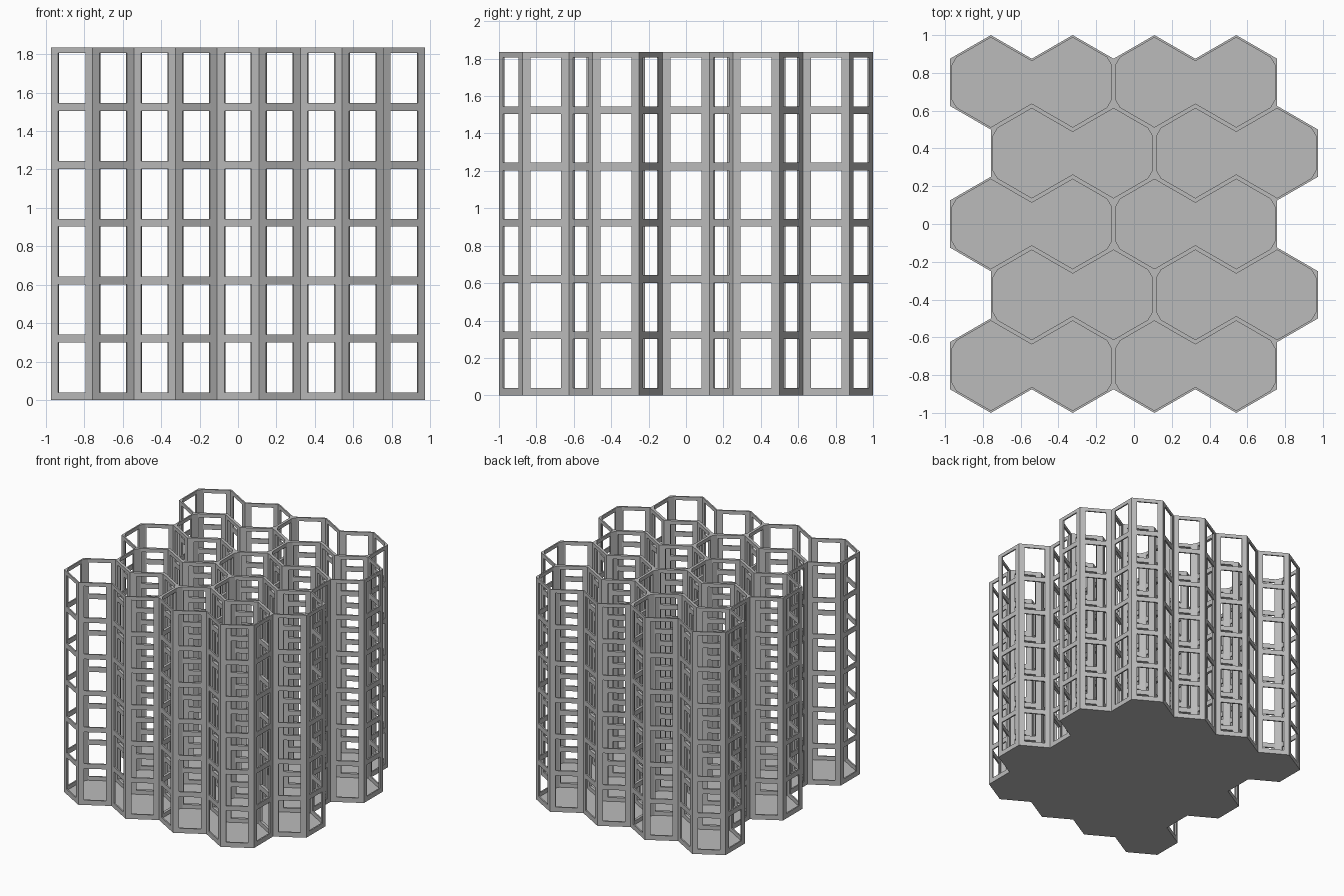
import bpy, bmesh
from math import radians, sqrt
from mathutils import Vector, Matrix

cube = bpy.data.objects.get("Cube")
if cube:
    bpy.data.objects.remove(cube)

# Main sizes
R = 0.25                  # hexagon corner radius
D = R * sqrt(3)           # hexagon width
WALL = 0.011              # half of a shared wall
FLOOR = 0.008
TOP = 1.835
HALF_WINDOW = 0.0825
CHAMFER = 0.028
LEVELS = [z for k in range(6) for z in (0.04 + 0.301 * k, 0.30 + 0.301 * k)] + [TOP]

grey = bpy.data.materials.new("plain_grey")
grey.use_nodes = True
color = (0.5, 0.5, 0.5, 1)
grey.diffuse_color = color
grey.node_tree.nodes["Principled BSDF"].inputs["Base Color"].default_value = color

bm = bmesh.new()


def face(*pts):
    bm.faces.new([bm.verts.new(p) for p in pts])


def at(p, z):
    return (p.x, p.y, z)


def corner(center, angle):
    return center + Matrix.Rotation(radians(angle), 2) @ Vector((R, 0))


def chamber_outline(left, right):
    """Counter-clockwise outline of two joined hexagons."""
    return ([corner(right, a) for a in (-90, -30, 30, 90, 150)]
            + [corner(left, a) for a in (90, 150, 210, 270, 330)])


def sheet(cols, z0):
    """One wall surface with a column of window openings."""
    levels = [z0] + LEVELS
    for i in range(len(levels) - 1):
        for c in range(3):
            if c == 1 and i % 2 == 1:
                continue
            lo, hi = levels[i], levels[i + 1]
            face(at(cols[c], lo), at(cols[c + 1], lo),
                 at(cols[c + 1], hi), at(cols[c], hi))


def edge_key(a, b):
    m = (a + b) / 2
    return (round(m.x, 3), round(m.y, 3))


# Five staggered rows, each with two double chambers
outlines = []
for row in range(5):
    y = (2 - row) * 1.5 * R
    start = -1.75 * D + (row % 2) * D / 2
    for k in (0, 2):
        outlines.append(chamber_outline(Vector((start + k * D, y)),
                                        Vector((start + (k + 1) * D, y))))

uses = {}
for pts in outlines:
    for i, p in enumerate(pts):
        key = edge_key(p, pts[(i + 1) % 10])
        uses[key] = uses.get(key, 0) + 1

for pts in outlines:
    n = len(pts)
    dirs = [(pts[(i + 1) % n] - pts[i]).normalized() for i in range(n)]
    norms = [Vector((-d.y, d.x)) for d in dirs]
    ends, starts = [], []     # inner wall end before, and start after, each corner
    for i, p in enumerate(pts):
        n1, n2 = norms[i - 1], norms[i]
        q = p + (n1 + n2) * WALL / (1 + n1.dot(n2))
        cut = CHAMFER if i in (1, 2, 6, 7) else 0
        ends.append(q - dirs[i - 1] * cut)
        starts.append(q + dirs[i] * cut)

    base_loop, floor_loop = [], []
    for i in range(n):
        j = (i + 1) % n
        a, b = pts[i], pts[j]
        side = dirs[i] * HALF_WINDOW
        mid = (a + b) / 2
        inner_mid = mid + norms[i] * WALL
        outer = [a, mid - side, mid + side, b]
        inner = [starts[i], inner_mid - side, inner_mid + side, ends[j]]
        base_loop += outer[:3]
        floor_loop += inner

        # Wall surfaces and top rim
        sheet(inner, FLOOR)
        if uses[edge_key(a, b)] == 1:
            sheet(outer, 0)
        for c in range(3):
            face(at(outer[c], TOP), at(outer[c + 1], TOP),
                 at(inner[c + 1], TOP), at(inner[c], TOP))

        # Window reveals
        for w in range(6):
            lo, hi = LEVELS[2 * w], LEVELS[2 * w + 1]
            for z in (lo, hi):
                face(at(outer[1], z), at(outer[2], z), at(inner[2], z), at(inner[1], z))
            for c in (1, 2):
                face(at(outer[c], lo), at(inner[c], lo), at(inner[c], hi), at(outer[c], hi))

        # Chamfered inside corner
        if (ends[j] - starts[j]).length > 0.001:
            levels = [FLOOR] + LEVELS
            for lo, hi in zip(levels, levels[1:]):
                face(at(ends[j], lo), at(starts[j], lo), at(starts[j], hi), at(ends[j], hi))
            face(at(b, TOP), at(starts[j], TOP), at(ends[j], TOP))

    # Floor slab, joined inner wall ends are kept once
    clean = [p for i, p in enumerate(floor_loop) if (p - floor_loop[i - 1]).length > 0.001]
    face(*[at(p, FLOOR) for p in clean])
    face(*[at(p, 0) for p in reversed(base_loop)])

bmesh.ops.remove_doubles(bm, verts=bm.verts, dist=0.0002)
bmesh.ops.recalc_face_normals(bm, faces=bm.faces)

mesh = bpy.data.meshes.new("honeycomb_rack")
bm.to_mesh(mesh)
bm.free()
mesh.materials.append(grey)
rack = bpy.data.objects.new("honeycomb_rack", mesh)
bpy.context.collection.objects.link(rack)
